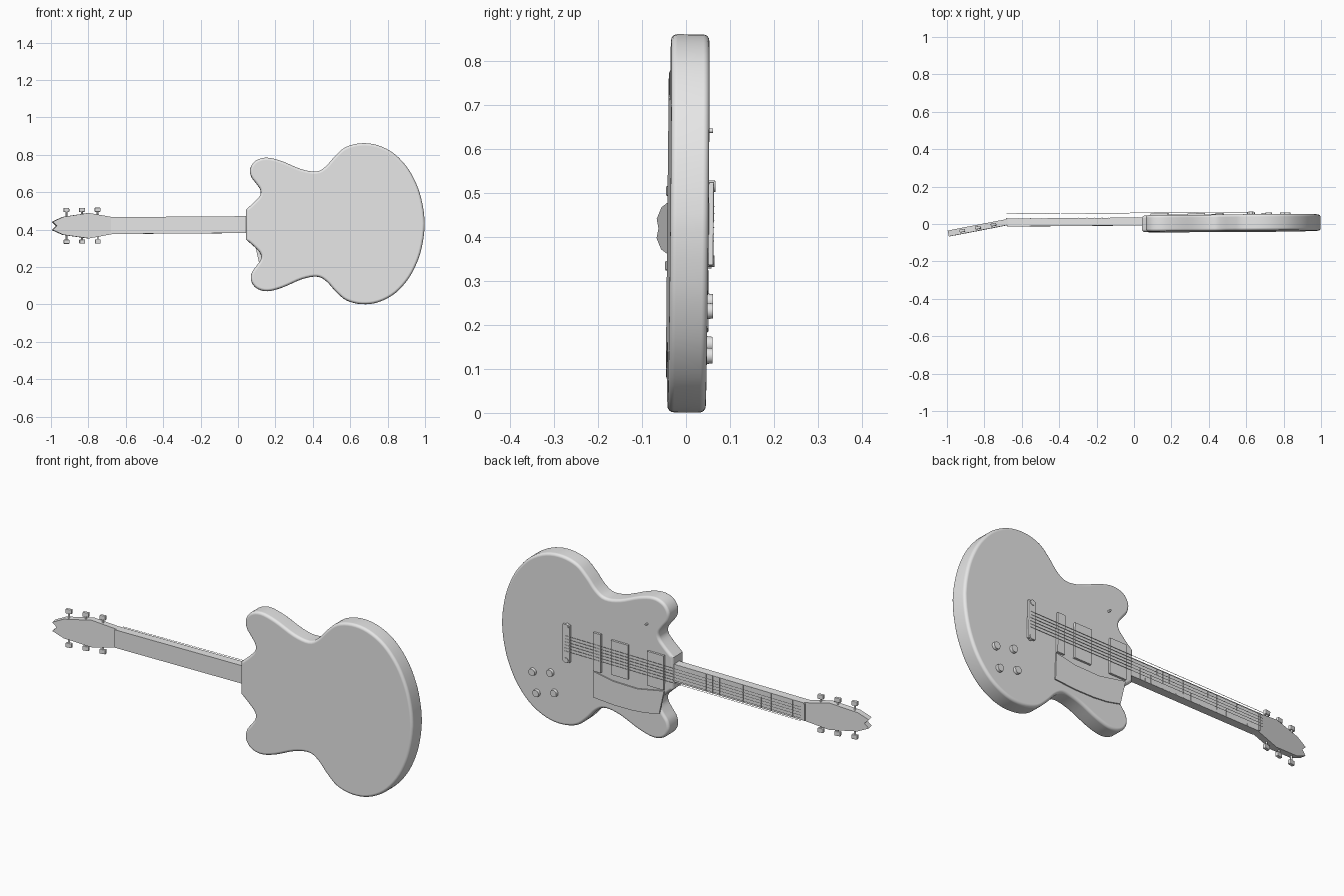
import bpy, bmesh, math
from mathutils import Matrix, Euler, Vector

if "Cube" in bpy.data.objects:
    bpy.data.objects.remove(bpy.data.objects["Cube"])

grey = bpy.data.materials.new("plain grey")
grey.use_nodes = True
grey.diffuse_color = (0.8, 0.8, 0.8, 1)
grey.node_tree.nodes["Principled BSDF"].inputs["Base Color"].default_value = (0.8, 0.8, 0.8, 1)

# The instrument lies along x, strings facing +y, with a very slight lean
LEAN = Matrix.Translation((0, 0, 0.4265)) @ Euler((-0.01, -0.0073, 0.008)).to_matrix().to_4x4()


def finish(name, bm, local=Matrix(), smooth=None):
    bmesh.ops.recalc_face_normals(bm, faces=bm.faces[:])
    mesh = bpy.data.meshes.new(name)
    bm.to_mesh(mesh)
    bm.free()
    mesh.materials.append(grey)
    ob = bpy.data.objects.new(name, mesh)
    bpy.context.collection.objects.link(ob)
    ob.matrix_world = LEAN @ local
    if smooth:
        mesh.polygons.foreach_set("use_smooth", [True] * len(mesh.polygons))
        mesh.set_sharp_from_angle(angle=math.radians(smooth))
        ob.modifiers.new("even_shading", 'WEIGHTED_NORMAL').keep_sharp = True
    return ob


def box(name, x, y, z, local=Matrix(), bevel=0):
    """Box from three (low, high) ranges."""
    bm = bmesh.new()
    bmesh.ops.create_cube(bm, size=1)
    for v in bm.verts:
        v.co = [lo + (hi - lo) * (c + 0.5) for c, (lo, hi) in zip(v.co, (x, y, z))]
    if bevel:
        bmesh.ops.bevel(bm, geom=bm.edges[:], offset=bevel, segments=2, profile=0.5, affect='EDGES')
    return finish(name, bm, local)


def rod(name, start, end, radius, sides=16, local=Matrix(), top=1.0):
    a, b = Vector(start), Vector(end)
    bm = bmesh.new()
    bmesh.ops.create_cone(bm, cap_ends=True, segments=sides, radius1=radius,
                          radius2=radius * top, depth=(b - a).length)
    turn = (b - a).to_track_quat('Z', 'Y').to_matrix().to_4x4()
    bmesh.ops.transform(bm, matrix=Matrix.Translation((a + b) / 2) @ turn, verts=bm.verts[:])
    return finish(name, bm, local, smooth=40)


def plate(name, outline, y0, y1, local=Matrix(), bevel=0):
    """Extrude an x-z outline from y0 to y1, rounding the rims if asked."""
    bm = bmesh.new()
    face = bm.faces.new([bm.verts.new((x, y0, z)) for x, z in outline])
    new = bmesh.ops.extrude_face_region(bm, geom=[face])["geom"]
    bmesh.ops.translate(bm, vec=(0, y1 - y0, 0), verts=[g for g in new if isinstance(g, bmesh.types.BMVert)])
    if bevel:
        rims = [e for e in bm.edges if abs(e.verts[0].co.y - e.verts[1].co.y) < 1e-6]
        bmesh.ops.bevel(bm, geom=rims, offset=bevel, segments=4, profile=0.5,
                        affect='EDGES', clamp_overlap=False)
    return finish(name, bm, local, smooth=35 if bevel else None)


def spline(points, steps):
    """Catmull-Rom curve through the points."""
    pts = [Vector(p) for p in points]
    pts = [2 * pts[0] - pts[1]] + pts + [Vector((pts[-1].x, 0)) * 2 - Vector((pts[-1].x, 0)) + Vector((0, -0.08))]
    out = []
    for p, q, r, s in zip(pts, pts[1:], pts[2:], pts[3:]):
        for i in range(steps):
            t = i / steps
            out.append(0.5 * (2 * q + (r - p) * t + (2 * p - 5 * q + 4 * r - s) * t * t
                              + (3 * q - p - 3 * r + s) * t ** 3))
    return out + [pts[-2]]


def mirrored(half):
    """Close a half outline across z = 0; its last point is on the axis."""
    half = [tuple(p) for p in half]
    return half + [(x, -z) for x, z in reversed(half[:-1])]


# Double-horned body
body_half = [(.043, .08), (.09, .122), (.119, .155), (.121, .185), (.1, .218), (.073, .255),
             (.068, .3), (.097, .341), (.155, .357), (.235, .338), (.34, .294), (.42, .281),
             (.47, .306), (.52, .361), (.577, .409), (.66, .43), (.75, .419), (.84, .371),
             (.915, .287), (.965, .185), (.99, .085), (.998, 0)]
plate("body", mirrored(spline(body_half, 4)), -.0435, .0435, bevel=.014)

# Neck and fingerboard
box("neck", (-.68, .06), (-.008, .028), (-.045, .045))
box("fingerboard", (-.68, .06), (.028, .034), (-.045, .045))
box("nut", (-.684, -.676), (.03, .038), (-.043, .043))
for i in range(1, 19):
    fx = -.68 + 1.16 * (1 - 2 ** (-i / 12))
    if fx < .04:
        box("fret", (fx - .0015, fx + .0015), (.033, .0355), (-.044, .044))

# Tilted headstock with a notched tip, built around the nut
TILT = Matrix.Translation((-.675, .034, 0)) @ Matrix.Rotation(math.radians(10.5), 4, 'Z')
head_half = [(0, .045), (-.13, .068), (-.27, .048), (-.327, .022), (-.305, 0)]
plate("headstock", mirrored(head_half), -.034, -.002, local=TILT)
for x in (-.08, -.165, -.25):
    for side in (-1, 1):
        rod("tuner_shaft", (x, -.018, side * .04), (x, -.018, side * .08), .005, 10, TILT)
        z = sorted((side * .074, side * .096))
        box("tuner_button", (x - .015, x + .015), (-.026, -.01), z, TILT, bevel=.003)

# Pickups, bridge and tailpiece
for name, x0, x1 in (("neck_pickup", .088, .18), ("bridge_pickup", .286, .38)):
    box(name, (x0, x1), (.04, .054), (-.092, .082))
box("bridge", (.437, .478), (.04, .055), (-.1, .095))
box("tailpiece", (.606, .646), (.046, .058), (-.095, .095), bevel=.003)
for side in (-1, 1):
    rod("tailpiece_post", (.626, .04, side * .085), (.626, .061, side * .085), .013)

# Pickguard below the strings
guard = [(.48, -.105), (.374, -.125), (.236, -.127), (.088, -.098), (.115, -.22),
         (.19, -.237), (.264, -.244), (.37, -.245), (.483, -.237)]
plate("pickguard", guard, .042, .05)

# Four control knobs and the selector switch
for x, z in ((.819, -.2), (.72, -.178), (.797, -.302), (.698, -.275)):
    rod("control_knob", (x, .04, z), (x, .057, z), .019, 20, top=.9)
rod("selector_switch", (.185, .04, .215), (.185, .058, .215), .005, 10)

# Six strings
for i in range(6):
    s = i / 5 - .5
    rod("string", (.635, .0585, s * .078), (-.68, .0595, s * .07), .0011, 6)
